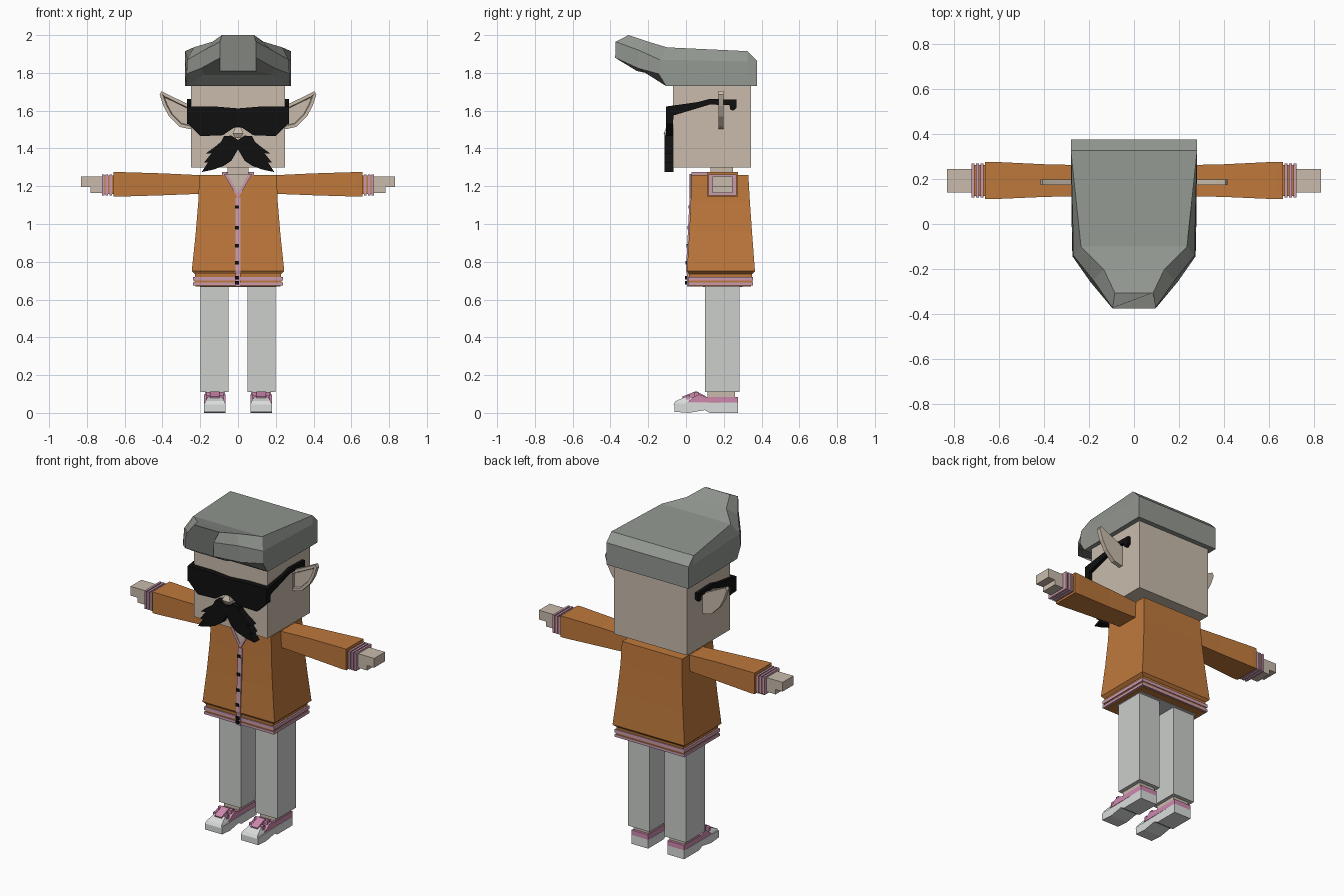
import bpy, bmesh, math
from mathutils import Vector

if "Cube" in bpy.data.objects:
    bpy.data.objects.remove(bpy.data.objects["Cube"], do_unlink=True)


def material(name, rgb):
    m = bpy.data.materials.new(name)
    m.use_nodes = True
    m.diffuse_color = (*rgb, 1)
    m.node_tree.nodes["Principled BSDF"].inputs["Base Color"].default_value = (*rgb, 1)
    return m


skin = material("skin", (.58, .5, .41))
hair_grey = material("hair grey", (.29, .31, .28))
orange = material("jacket orange", (.52, .19, .045))
rib_pink = material("ribbing pink", (.6, .33, .43))
shoe_pink = material("shoe pink", (.62, .25, .42))
trouser_grey = material("trouser grey", (.6, .62, .6))
shoe_white = material("shoe white", (.7, .72, .71))
black = material("black", (.005, .005, .005))


def finish(bm, name, mat):
    bmesh.ops.recalc_face_normals(bm, faces=bm.faces[:])
    me = bpy.data.meshes.new(name)
    bm.to_mesh(me)
    bm.free()
    me.materials.append(mat)
    ob = bpy.data.objects.new(name, me)
    bpy.context.collection.objects.link(ob)
    return ob


def loft(name, rings, mat):
    """Skin a list of equal-length closed rings and cap both ends."""
    bm = bmesh.new()
    rows = [[bm.verts.new(p) for p in r] for r in rings]
    n = len(rows[0])
    for a, b in zip(rows, rows[1:]):
        for i in range(n):
            j = (i + 1) % n
            bm.faces.new((a[i], a[j], b[j], b[i]))
    bm.faces.new(rows[0])
    bm.faces.new(rows[-1])
    return finish(bm, name, mat)


def prism(name, outline, axis, lo, hi, mat):
    """Extrude a 2D outline along x (outline is y,z) or y (outline is x,z)."""
    def at(d):
        return [(d, a, b) if axis == "x" else (a, d, b) for a, b in outline]
    return loft(name, [at(lo), at(hi)], mat)


def box(name, x, y, z, mat):
    return loft(name, [rect_z(h, x, y) for h in z], mat)


def rect_z(z, x, y):
    return [(x[0], y[0], z), (x[1], y[0], z), (x[1], y[1], z), (x[0], y[1], z)]


def rect_x(x, y, z):
    return [(x, y[0], z[0]), (x, y[1], z[0]), (x, y[1], z[1]), (x, y[0], z[1])]


def mirror(ob):
    """Turn a left-side part into a mirrored pair."""
    m = ob.modifiers.new("mirror", "MIRROR")
    m.use_axis[0] = True
    m.use_mirror_merge = False
    return ob


# Head, neck and nose
box("head", (-.25, .25), (-.07, .345), (1.3, 1.76), skin)
box("neck", (-.055, .055), (.13, .25), (1.2, 1.32), skin)
loft("nose", [rect_z(1.455, (-.015, .015), (-.105, -.06)),
              rect_z(1.48, (-.028, .028), (-.118, -.06)),
              rect_z(1.51, (-.015, .015), (-.105, -.06))], skin)

# Swept hair: each half section runs bottom, lower side, upper side, top
half_sections = [
    [(.28, .375, 1.73), (.28, .375, 1.78), (.28, .375, 1.83), (.28, .375, 1.865)],
    [(.28, .325, 1.73), (.28, .325, 1.79), (.28, .325, 1.86), (.28, .325, 1.915)],
    [(.275, -.105, 1.73), (.272, -.145, 1.795), (.268, -.14, 1.87), (.235, -.1, 1.935)],
    [(.18, -.17, 1.79), (.195, -.255, 1.825), (.18, -.25, 1.92), (.135, -.2, 1.965)],
    [(.095, -.26, 1.81), (.095, -.375, 1.88), (.095, -.372, 1.965), (.085, -.305, 2)],
]
loft("hair", [h + [(-x, y, z) for x, y, z in reversed(h)] for h in half_sections], hair_grey)

# Pointed ears with a recessed hollow on the front
ear = mirror(prism("ears", [(.24, 1.505), (.26, 1.503), (.31, 1.515), (.365, 1.57), (.395, 1.625),
                            (.415, 1.685), (.405, 1.703), (.38, 1.69), (.26, 1.632), (.24, 1.62)],
                   "y", .172, .198, skin))
bm = bmesh.new()
bm.from_mesh(ear.data)
front = [min(bm.faces, key=lambda f: f.calc_center_median().y)]
bmesh.ops.inset_region(bm, faces=front, thickness=.017)
bmesh.ops.inset_region(bm, faces=front, thickness=.004, depth=-.012)
bm.to_mesh(ear.data)
bm.free()

# Wraparound glasses
lens = [(0, 1.515), (.025, 1.508), (.08, 1.47), (.2, 1.465), (.265, 1.53), (.268, 1.622), (.12, 1.622), (0, 1.612)]
prism("glasses_visor", lens + [(-x, z) for x, z in reversed(lens[1:-1])], "y", -.105, -.068, black)
mirror(prism("glasses_temples",
             [(-.105, 1.53), (-.07, 1.53), (-.065, 1.575), (.125, 1.632), (.23, 1.63), (.235, 1.605),
              (.25, 1.6), (.268, 1.615), (.268, 1.658), (.125, 1.662), (.06, 1.645), (-.105, 1.622)],
             "x", .248, .269, black))

# Ragged moustache
mirror(prism("moustache",
             [(0, 1.395), (0, 1.445), (.035, 1.468), (.075, 1.465), (.09, 1.435), (.12, 1.41), (.172, 1.372),
              (.14, 1.375), (.18, 1.325), (.158, 1.327), (.193, 1.275), (.13, 1.288), (.075, 1.308), (.035, 1.335)],
             "y", -.115, -.065, black))

# Jacket body, flaring down to the ribbed hem
loft("jacket", [rect_z(z, (-w, w), y) for z, w, y in [
    (.67, .225, (.02, .345)), (.735, .228, (.015, .35)), (.75, .245, (.005, .365)), (.95, .224, (.017, .35)),
    (1.12, .21, (.025, .338)), (1.26, .205, (.03, .33))]], orange)
for i, (lo, hi) in enumerate([(.674, .69), (.7, .72)]):
    box(f"hem_stripe_{i + 1}", (-.237, .237), (.01, .355), (lo, hi), rib_pink)
box("hem_rib", (-.231, .231), (.014, .351), (.69, .7), orange)
box("hips", (-.2, .2), (.09, .3), (.667, .7), trouser_grey)

# Open collar, button strip and buttons
prism("open_neck", [(0, 1.15), (.06, 1.262), (-.06, 1.262)], "y", .022, .04, skin)
mirror(prism("collar_trim", [(0, 1.135), (.075, 1.265), (.055, 1.265), (0, 1.165)], "y", .019, .04, rib_pink))
mirror(box("collar_side", (.06, .085), (.03, .27), (1.25, 1.275), rib_pink))
box("collar_back", (-.085, .085), (.25, .27), (1.25, 1.275), rib_pink)
prism("button_strip", [(.005, .67), (.005, .735), (.0, .755), (.019, 1.14), (.04, 1.14), (.04, .67)],
      "x", -.014, .014, rib_pink)
for i, z in enumerate([.69, .715, .795, .885, .98, 1.09]):
    y = .001 + max(0, z - .755) * .05
    box(f"button_{i + 1}", (-.015, .006), (y - .005, y + .01), (z - .009, z + .009), black)

# Sleeves, striped cuffs and hands
mirror(loft("sleeves", [rect_x(.19, (.125, .26), (1.16, 1.258)), rect_x(.4, (.12, .265), (1.152, 1.268)),
                        rect_x(.63, (.11, .276), (1.145, 1.275)), rect_x(.66, (.11, .276), (1.145, 1.275))], orange))
mirror(loft("cuffs", [rect_x(x, (.125, .262), (1.158, 1.256)) for x in (.65, .715)], orange))
for i, x in enumerate([.668, .688, .708]):
    mirror(loft(f"cuff_stripe_{i + 1}", [rect_x(a, (.118, .268), (1.152, 1.263)) for a in (x, x + .013)], rib_pink))
mirror(box("hands", (.7, .83), (.14, .245), (1.195, 1.252), skin))
mirror(box("thumbs", (.7, .782), (.14, .245), (1.165, 1.196), skin))

# Trousers and ankles
mirror(box("trouser_legs", (.05, .198), (.1, .283), (.11, .68), trouser_grey))
mirror(box("ankles", (.07, .175), (.115, .26), (.05, .12), skin))

# Shoes: arched sole with toe, upper and raised front strap
mirror(prism("shoe_soles", [(-.062, .006), (.015, 0), (.1, .015), (.125, 0), (.275, 0), (.275, .055), (-.062, .05)],
             "x", .065, .18, shoe_white))
mirror(loft("shoe_toes", [rect_z(.045, (.066, .179), (-.066, .12)), rect_z(.062, (.072, .173), (-.055, .12)),
                          rect_z(.085, (.085, .16), (-.005, .11))], shoe_white))
mirror(prism("shoe_uppers", [(.005, .055), (.275, .055), (.275, .085), (.105, .085), (.07, .098), (.045, .088)],
             "x", .066, .179, shoe_pink))
mirror(prism("shoe_tongues", [(-.015, .06), (-.02, .086), (.045, .112), (.06, .112), (.105, .088), (.1, .06)],
             "x", .098, .147, shoe_pink))
for i, y in enumerate([.0, .045]):
    mirror(box(f"shoe_strap_{i + 1}", (.076, .169), (y, y + .02), (.07, .094 + y * .35), shoe_pink))
